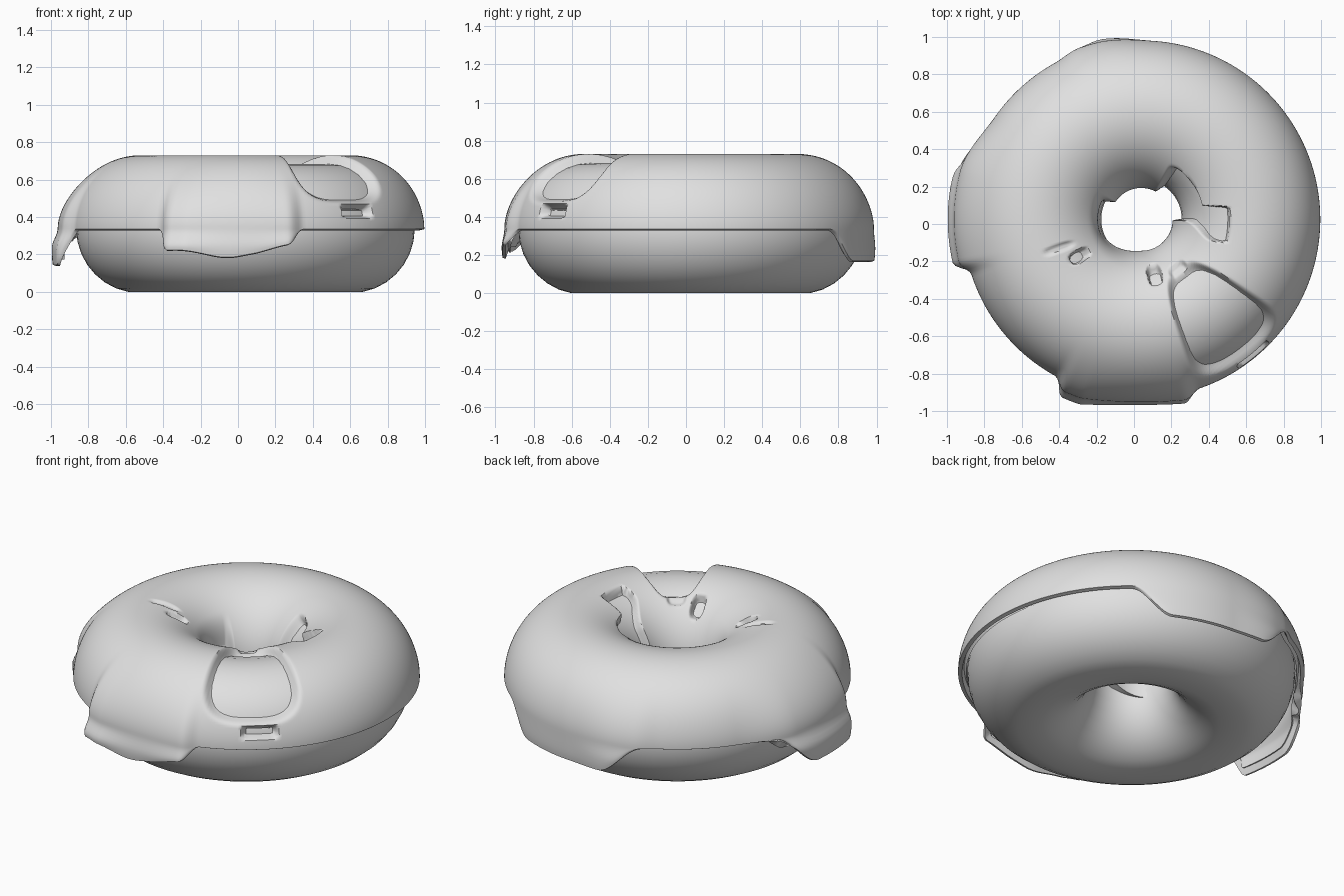
import bpy, bmesh, math

if "Cube" in bpy.data.objects:
    bpy.data.objects.remove(bpy.data.objects["Cube"])

CX, CY = 0.04, 0.025            # ring centre
R, A, ZC = 0.56, 0.345, 0.337   # ring radius, tube radius, tube height
ICE = 0.048                     # icing thickness

grey = bpy.data.materials.new("plain_grey")
grey.diffuse_color = (0.75, 0.75, 0.75, 1)
grey.use_nodes = True
grey.node_tree.nodes["Principled BSDF"].inputs["Base Color"].default_value = grey.diffuse_color


def smooth(a, b, x):
    t = min(1, max(0, (x - a) / (b - a)))
    return t * t * (3 - 2 * t)


def window(a, b, c, d, x):
    return smooth(a, b, x) * (1 - smooth(c, d, x))


def finish(obj, angle):
    bpy.ops.object.select_all(action='DESELECT')
    obj.select_set(True)
    bpy.context.view_layer.objects.active = obj
    for m in list(obj.modifiers):
        bpy.ops.object.modifier_apply(modifier=m.name)
    bpy.ops.object.shade_smooth_by_angle(angle=math.radians(angle))


# Dough ring, resting flat on its underside
bpy.ops.mesh.primitive_torus_add(major_segments=96, minor_segments=32, major_radius=R,
                                 minor_radius=A, location=(CX, CY, ZC))
dough = bpy.context.object
dough.name = "dough_ring"
dough.data.materials.append(grey)
for v in dough.data.vertices:
    v.co.z = max(v.co.z, -ZC)
finish(dough, 40)

# Hanging icing drips: start, full, full, end angle; drop; outward bulge
DRIPS = [(158, 174, 192, 198, 0.19, 0),
         (145, 166, 193, 198, 0, 0.08),
         (50, 64, 98, 113, 0.165, 0),
         (86, 105, 110, 119, 0, 0.032)]

# Small pits in the icing: x, y, radial half size, sideways half size, depth
PITS = [(-0.29, -0.17, 0.05, 0.03, 0.055),
        (-0.40, -0.13, 0.08, 0.02, 0.012),
        (0.11, -0.27, 0.05, 0.035, 0.055),
        (0.24, -0.25, 0.04, 0.05, 0.025)]


def drip(deg):
    drop = bulge = 0
    for a, b, c, d, dr, bu in DRIPS:
        w = window(a, b, c, d, deg)
        drop += dr * w
        bulge += bu * w
    # front drip: squared-off face with a ragged lower edge
    f = deg - 360
    w = window(-119, -114, -77, -71, f)
    if w > 0:
        ragged = 0.115 + 0.035 * math.exp(-((f + 94) / 8) ** 2) - 0.04 * smooth(-88, -76, f)
        drop += w * (ragged + 0.006 * math.sin(math.radians(f * 17)))
        bulge += w * min(0.09, 0.99 / abs(math.sin(math.radians(f))) - R - A - ICE)
    return drop, bulge


def thickness(deg, phi):
    th, p = math.radians(deg), math.radians(phi)
    r = R + (A + ICE) * math.cos(p)
    x, y = r * math.cos(th), r * math.sin(th)
    t = ICE
    for sx, sy, hr, ht, depth in PITS:
        sx, sy = sx - CX, sy - CY
        k = math.hypot(sx, sy)
        rad = ((x - sx) * sx + (y - sy) * sy) / k / hr
        tan = ((y - sy) * sx - (x - sx) * sy) / k / ht
        q = (abs(rad) ** 3 + abs(tan) ** 3) ** (1 / 3)
        t = min(t, ICE - depth * (1 - smooth(0.7, 1.2, q)))
    d = (deg + 180) % 360 - 180
    # large bare patch and the small slot below it
    q = (abs((d + 53) / 18) ** 3.5 + abs((phi - 73) / 50) ** 3.5) ** (1 / 3.5)
    t = min(t, ICE - 0.06 * (1 - smooth(0.88, 1.08, q)))
    slot = window(-57, -55, -46, -44, d) * window(9, 11, 17, 19, phi)
    t = min(t, ICE - 0.058 * slot)
    # bare opening on the inner wall
    limit = 128 - 23 * window(-20, -14, 7, 13, d)
    start = -16 + 16 * smooth(115, 147, phi)
    w = window(start - 2, start + 2, 52, 64, d) * smooth(limit - 3, limit + 3, phi)
    t = min(t, ICE - 0.06 * w)
    # icing thins out on the left of the hole
    w = window(146, 156, 190, 275, deg) * smooth(135, 170, phi)
    return min(t, ICE - 0.055 * w)


# Icing shell: a drip skirt, then a sweep over the top and down into the hole
N, SKIRT, ARC = 360, 8, 90
bm = bmesh.new()
cols = []
for i in range(N):
    deg = 360 * i / N
    th = math.radians(deg)
    drop, bulge = drip(deg)
    rim = R + A + ICE + 0.003
    pts = [(rim + bulge - 0.022, ZC - drop - 0.008)]     # tucked lip
    for j in range(SKIRT):
        s = 1 - j / SKIRT
        lower = smooth(0, 0.1, drop * s)
        pts.append((rim + bulge * (0.6 + 0.4 * lower) - 0.006 * s ** 6, ZC - drop * s - 0.003 * s))
    end = 182 + 6 * math.sin(2 * th + 1)
    for j in range(ARC + 1):
        phi = end * j / ARC
        p = math.radians(phi)
        t = thickness(deg, phi)
        c = max(0, math.cos(p))
        r = R + (A + t) * math.cos(p) + bulge * 0.6 * c ** 5 + 0.003 * c ** 30
        pts.append((r, ZC + (A + t) * math.sin(p)))
    cols.append([bm.verts.new((CX + r * math.cos(th), CY + r * math.sin(th), z)) for r, z in pts])
for i in range(N):
    a, b = cols[i], cols[(i + 1) % N]
    for j in range(len(a) - 1):
        bm.faces.new((a[j], b[j], b[j + 1], a[j + 1]))
me = bpy.data.meshes.new("icing")
bm.to_mesh(me)
bm.free()
icing = bpy.data.objects.new("icing", me)
bpy.context.collection.objects.link(icing)
me.materials.append(grey)
shell = icing.modifiers.new("shell", 'SOLIDIFY')
shell.thickness = 0.045
shell.offset = -1
finish(icing, 50)
